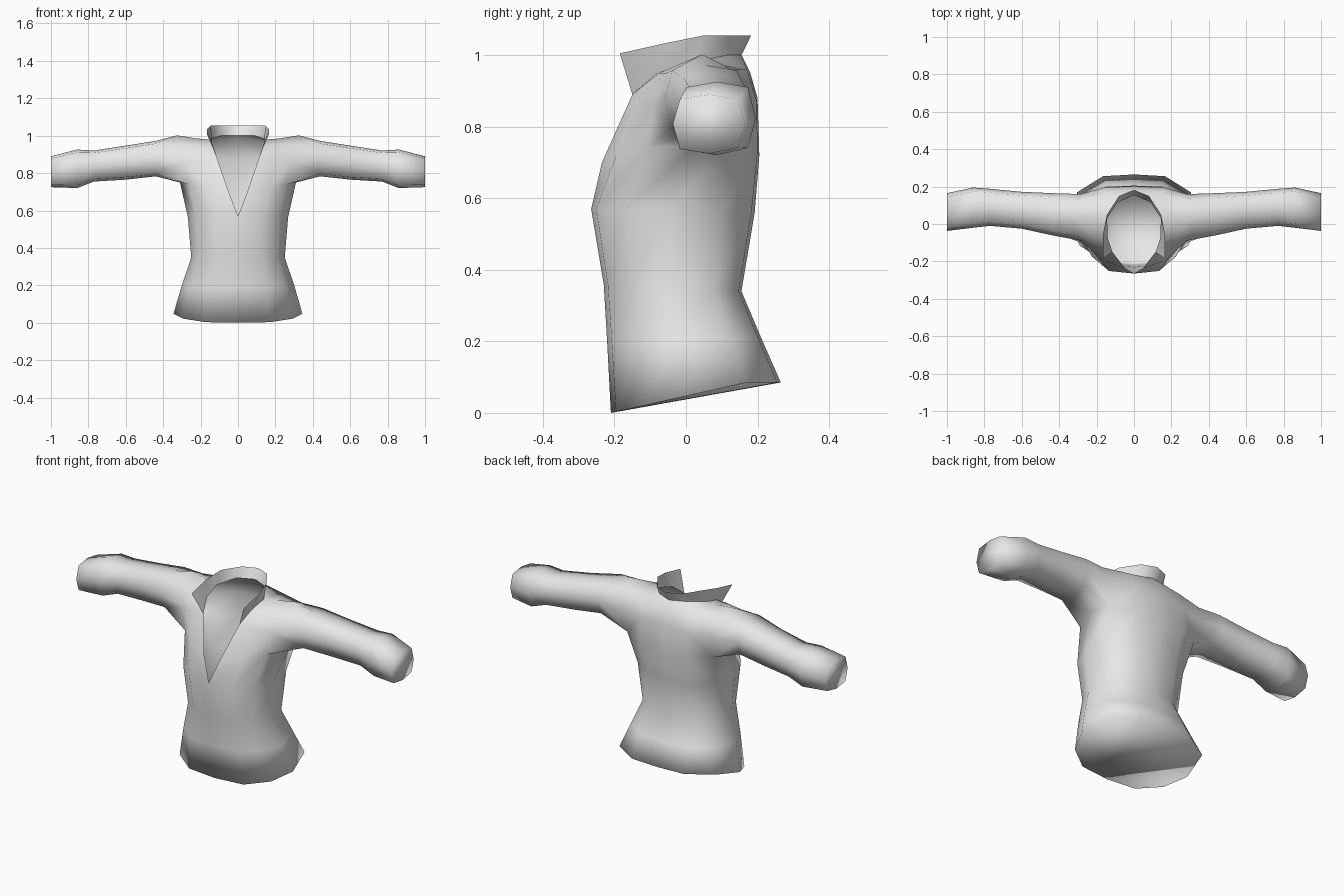
import bpy
import bmesh
from mathutils import Vector

if "Cube" in bpy.data.objects:
    bpy.data.objects.remove(bpy.data.objects["Cube"], do_unlink=True)

fabric = bpy.data.materials.new("light grey fabric")
fabric.use_nodes = True
grey = (0.8, 0.8, 0.8, 1.0)
fabric.diffuse_color = grey
fabric.node_tree.nodes["Principled BSDF"].inputs["Base Color"].default_value = grey


def points(bm, coords):
    return [bm.verts.new(co) for co in coords]


def strip(bm, lower, upper, closed=False):
    """Join two equal rows of vertices with quads."""
    count = len(lower)
    for i in range(count if closed else count - 1):
        j = (i + 1) % count
        bm.faces.new((lower[i], lower[j], upper[j], upper[i]))


def finish(bm, name, centre):
    """Turn a modelled left half into a smooth, mirrored object."""
    bmesh.ops.recalc_face_normals(bm, faces=bm.faces[:])
    facing = sum(f.normal.dot(f.calc_center_median() - Vector(centre)) * f.calc_area()
                 for f in bm.faces)
    if facing < 0:
        bmesh.ops.reverse_faces(bm, faces=bm.faces[:])
    for face in bm.faces:
        face.smooth = True
    mesh = bpy.data.meshes.new(name)
    bm.to_mesh(mesh)
    bm.free()
    mesh.materials.append(fabric)
    obj = bpy.data.objects.new(name, mesh)
    bpy.context.collection.objects.link(obj)
    mirror = obj.modifiers.new("mirror", "MIRROR")
    mirror.use_clip = True
    mirror.merge_threshold = 0.002
    return obj


# Lower torso: columns run from the front centre round the side to the back centre
WIDTH_SHARE = (0, 0.5, 0.84, 1, 0.88, 0.48, 0)
DEPTH_SHARE = (0, 0.03, 0.2, 0.45, 0.8, 0.98, 1)


def torso_ring(bm, half_width, front, back, front_z, back_z):
    return points(bm, [(half_width * w,
                        front + (back - front) * d,
                        front_z + (back_z - front_z) * min(1, d * 1.25))
                       for w, d in zip(WIDTH_SHARE, DEPTH_SHARE)])


shirt = bmesh.new()
rings = [torso_ring(shirt, *spec) for spec in (
    (0.345, -0.21, 0.265, 0.0, 0.085),
    (0.30, -0.22, 0.21, 0.19, 0.21),
    (0.25, -0.23, 0.155, 0.36, 0.34),
    (0.268, -0.265, 0.192, 0.57, 0.56),
)]

# Chest row, where the front parts into the V neck
chest = points(shirt, [(0.05, -0.235, 0.7), (0.17, -0.195, 0.72), (0.26, -0.11, 0.74),
                       (0.31, 0.03, 0.75),
                       (0.275, 0.14, 0.74), (0.15, 0.2, 0.73), (0, 0.205, 0.72)])
rings.append(chest)
for low, high in zip(rings, rings[1:]):
    strip(shirt, low, high)

# Closed underside, folded along the centre line
hem = rings[0]
for a, b in zip(hem[1:], hem[2:]):
    shirt.faces.new((hem[0], b, a))

# Front and back panels up to the shoulder ridge
NECK = [(0.115, -0.15, 0.89), (0.14, -0.08, 0.95), (0.15, 0.02, 0.98),
        (0.09, 0.115, 1.0), (0, 0.155, 1.0)]
neck = points(shirt, NECK)
front_low = [neck[0]] + points(shirt, [(0.19, -0.135, 0.88), (0.28, -0.09, 0.86)])
front_high = [neck[1]] + points(shirt, [(0.21, -0.075, 0.95), (0.31, -0.055, 0.95)])
ridge = [neck[2]] + points(shirt, [(0.22, 0.035, 0.985), (0.325, 0.045, 1.002)])
back_low = points(shirt, [(0.285, 0.16, 0.86), (0.15, 0.198, 0.87), (0, 0.2, 0.88)])
back_high = points(shirt, [(0.315, 0.13, 0.96), (0.16, 0.17, 0.96), (0, 0.18, 0.95)])

strip(shirt, chest[:3], front_low)
strip(shirt, front_low, front_high)
strip(shirt, front_high, ridge)
strip(shirt, chest[4:], back_low)
strip(shirt, back_low, back_high)
strip(shirt, back_high[:2], [ridge[2], ridge[1]])
strip(shirt, back_high[1:], neck[3:])
shirt.faces.new((back_high[1], neck[3], ridge[0], ridge[1]))

# Sleeve: rounded eight-sided tube growing from the armhole
OCTAGON = ((0, 1), (-0.8, 0.85), (-1, 0), (-0.8, -0.85),
           (0, -1), (0.8, -0.8), (1, 0), (0.8, 0.85))


def sleeve_ring(bm, x, front, back, bottom, top):
    return points(bm, [(x,
                        (front + back) / 2 + u * (back - front) / 2,
                        (bottom + top) / 2 + v * (top - bottom) / 2)
                       for u, v in OCTAGON])


previous = [ridge[2], front_high[2], front_low[2], chest[2],
            chest[3], chest[4], back_low[0], back_high[0]]
for spec in ((0.44, -0.06, 0.165, 0.783, 0.972),
             (0.6, -0.025, 0.172, 0.765, 0.947),
             (0.77, -0.01, 0.188, 0.755, 0.921),
             (0.86, -0.02, 0.195, 0.72, 0.926),
             (1.0, -0.037, 0.165, 0.725, 0.89)):
    current = sleeve_ring(shirt, *spec)
    strip(shirt, previous, current, closed=True)
    previous = current
shirt.faces.new(previous)
finish(shirt, "shirt_body", (0, 0, 0.5))

# Standing collar flaring from the neckline to pointed front corners
collar = bmesh.new()
base = points(collar, NECK)
rim = points(collar, [(0.165, -0.185, 1.005), (0.165, -0.05, 1.035), (0.145, 0.05, 1.055),
                      (0.08, 0.15, 1.055), (0, 0.182, 1.055)])
strip(collar, base, rim)
finish(collar, "collar", (0, 0, 1))
